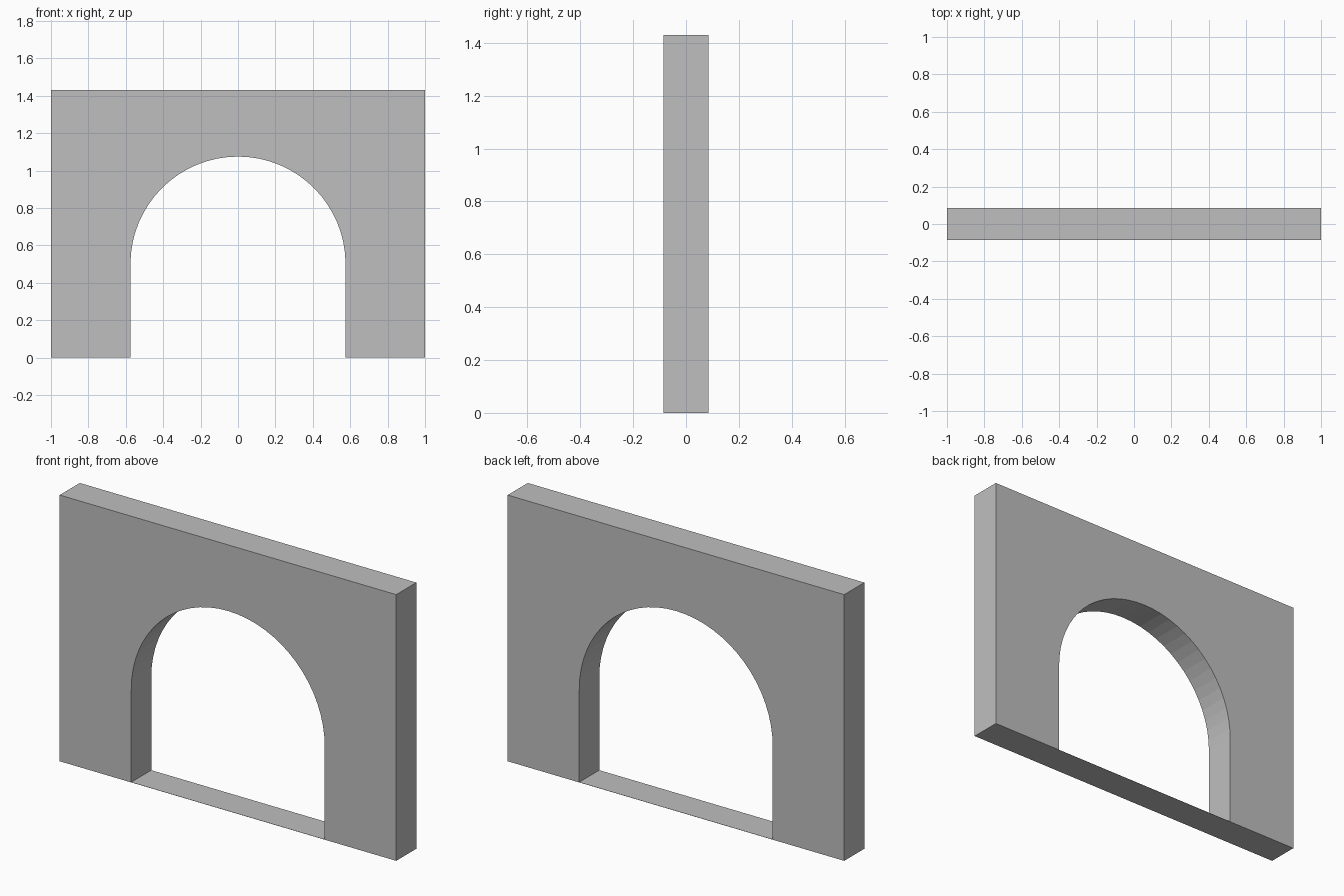
import bpy
import bmesh
import math

cube = bpy.data.objects.get("Cube")
if cube:
    bpy.data.objects.remove(cube, do_unlink=True)

HALF_WIDTH, HEIGHT, HALF_DEPTH = 1.0, 1.43, 0.085
RADIUS, SPRING = 0.575, 0.5
SEGMENTS = 32
SILL = 0.001

# Plain grey for every part
grey = bpy.data.materials.new("wall grey")
grey.use_nodes = True
colour = (0.52, 0.52, 0.52, 1)
grey.diffuse_color = colour
grey.node_tree.nodes["Principled BSDF"].inputs["Base Color"].default_value = colour


def extruded(name, outline):
    """Extrude an x-z outline through the depth of the wall."""
    bm = bmesh.new()
    front = bm.faces.new([bm.verts.new((x, -HALF_DEPTH, z)) for x, z in outline])
    result = bmesh.ops.extrude_face_region(bm, geom=[front], use_keep_orig=True)
    back = [v for v in result["geom"] if isinstance(v, bmesh.types.BMVert)]
    bmesh.ops.translate(bm, verts=back, vec=(0, 2 * HALF_DEPTH, 0))
    bmesh.ops.recalc_face_normals(bm, faces=bm.faces)
    mesh = bpy.data.meshes.new(name)
    bm.to_mesh(mesh)
    bm.free()
    mesh.materials.append(grey)
    obj = bpy.data.objects.new(name, mesh)
    bpy.context.collection.objects.link(obj)
    return obj


# Wall with a round-headed opening
arch = []
for i in range(SEGMENTS + 1):
    a = math.pi * i / SEGMENTS
    arch.append((RADIUS * math.cos(a), SPRING + RADIUS * math.sin(a)))
wall = [(RADIUS, 0)] + arch + [(-RADIUS, 0), (-HALF_WIDTH, 0),
        (-HALF_WIDTH, HEIGHT), (HALF_WIDTH, HEIGHT), (HALF_WIDTH, 0)]
extruded("arch_wall", wall)

# Paper-thin threshold across the opening
extruded("threshold", [(-RADIUS, 0), (RADIUS, 0), (RADIUS, SILL), (-RADIUS, SILL)])
